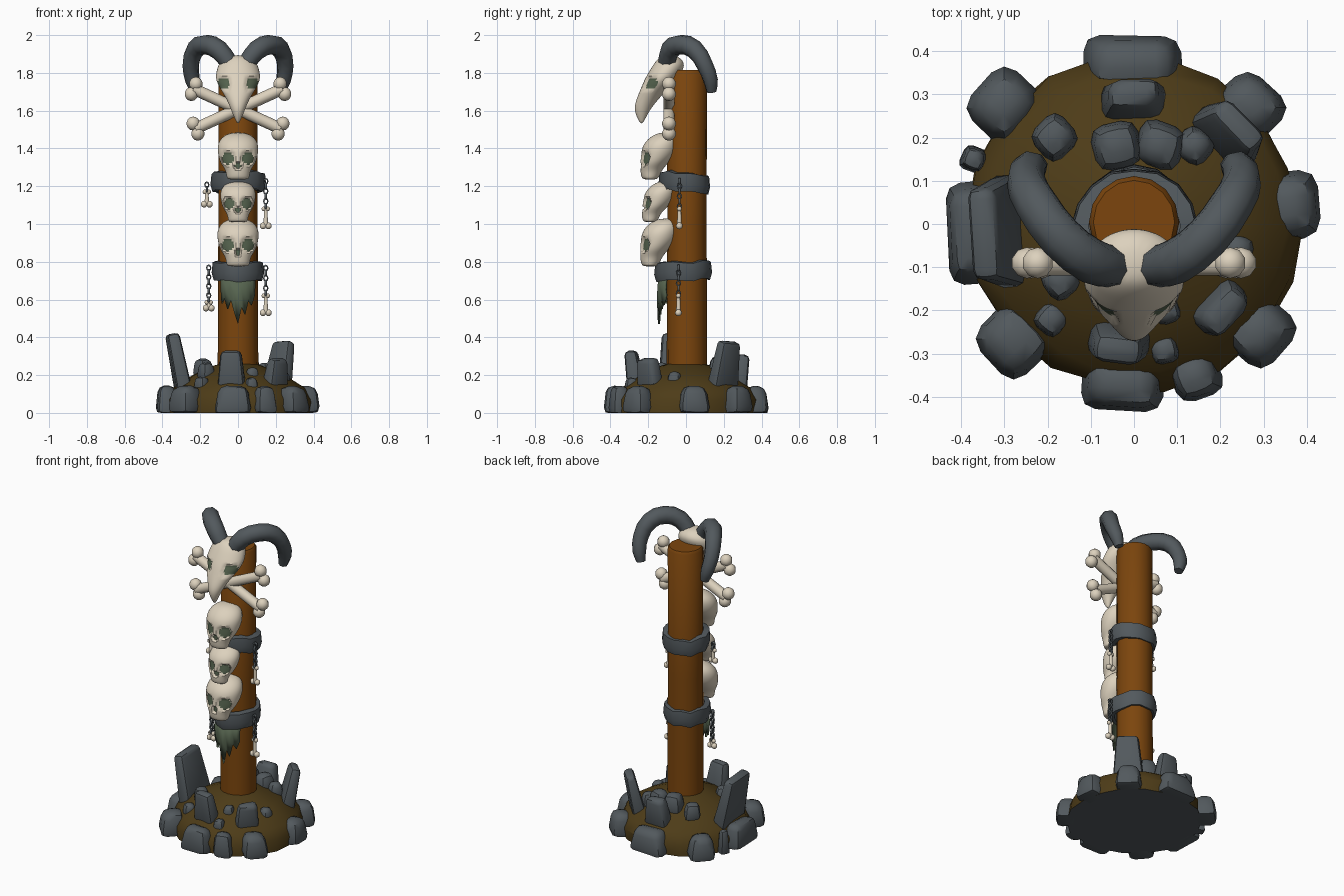
import bpy, bmesh, math, random
from mathutils import Vector, Matrix

random.seed(4)
cube = bpy.data.objects.get("Cube")
if cube:
    bpy.data.objects.remove(cube, do_unlink=True)


def material(name, rgb):
    m = bpy.data.materials.new(name)
    m.use_nodes = True
    m.diffuse_color = (*rgb, 1)
    bsdf = next(n for n in m.node_tree.nodes if n.type == 'BSDF_PRINCIPLED')
    bsdf.inputs["Base Color"].default_value = (*rgb, 1)
    return m


WOOD = material("brown wood", (.2, .06, .004))
STONE = material("grey stone", (.085, .1, .11))
BONE = material("pale bone", (.72, .64, .51))
SOIL = material("dark soil", (.075, .045, .009))
GREEN = material("mossy green", (.095, .13, .08))


def finish(name, bm, *mats, angle=40):
    bmesh.ops.recalc_face_normals(bm, faces=bm.faces)
    me = bpy.data.meshes.new(name)
    bm.to_mesh(me)
    bm.free()
    for m in mats:
        me.materials.append(m)
    ob = bpy.data.objects.new(name, me)
    bpy.context.collection.objects.link(ob)
    select(ob)
    bpy.ops.object.shade_smooth_by_angle(angle=math.radians(angle))
    return ob


def select(ob):
    bpy.ops.object.select_all(action='DESELECT')
    ob.select_set(True)
    bpy.context.view_layer.objects.active = ob


def loft(sections, sides, wobble=0):
    """Stack elliptical rings given as (z, y centre, half width, half depth)."""
    bm = bmesh.new()
    rings = []
    for z, yc, hw, hd in sections:
        ring = []
        for i in range(sides):
            a = math.tau * i / sides
            k = 1 + random.uniform(-wobble, wobble)
            ring.append(bm.verts.new((hw * k * math.cos(a), yc + hd * k * math.sin(a), z)))
        rings.append(ring)
    for lo, hi in zip(rings, rings[1:]):
        for i in range(sides):
            j = (i + 1) % sides
            bm.faces.new((lo[i], lo[j], hi[j], hi[i]))
    bm.faces.new(rings[0])
    bm.faces.new(rings[-1])
    return bm


def skull(name, sections, sockets):
    """Smooth lofted skull; sockets (x, z, radius) are sunk and painted green."""
    ob = finish(name, loft(sections, 14), BONE, GREEN, angle=60)
    sub = ob.modifiers.new("smooth", 'SUBSURF')
    sub.levels = 2
    bpy.ops.object.modifier_apply(modifier=sub.name)
    me = ob.data
    sunk = set()
    for p in me.polygons:
        c = p.center
        if p.normal.y < -.1 and any(math.hypot(c.x - x, c.z - z) < r for x, z, r in sockets):
            p.material_index = 1
            sunk.update(p.vertices)
    for i in sunk:
        me.vertices[i].co.y += .014
    bpy.ops.object.shade_smooth_by_angle(angle=math.radians(50))
    return ob


# Ground mound with a stone underside
mound = finish("mound", loft([(0, 0, .385, .385), (.07, 0, .385, .385), (.13, 0, .35, .35),
                              (.2, 0, .24, .24), (.25, 0, .13, .13), (.27, 0, .06, .06)], 18, .03),
               SOIL, STONE)
for p in mound.data.polygons:
    p.material_index = int(p.normal.z < -.8)

# Wooden pole
finish("pole", loft([(.15, .005, .108, .108), (1.0, .005, .104, .104), (1.8, .005, .104, .106),
                     (1.815, .005, .094, .096)], 16), WOOD)


def rock(name, x, y, z, deep, wide, tall, lean=0):
    """Rounded block, turned to face outward and leaning outward."""
    bm = bmesh.new()
    bmesh.ops.create_cube(bm, size=2)
    for v in bm.verts:
        taper = .74 if v.co.z > 0 else 1
        v.co = Vector((v.co.x * deep * taper, v.co.y * wide * taper, v.co.z * tall))
        v.co *= random.uniform(.93, 1.07)
    bmesh.ops.bevel(bm, geom=bm.edges[:], offset=min(deep, wide, tall) * .55, segments=2,
                    profile=.5, affect='EDGES')
    turn = Matrix.Rotation(math.atan2(y, x), 4, 'Z') @ Matrix.Rotation(lean, 4, 'Y')
    bm.transform(Matrix.Translation((x, y, z)) @ turn)
    for v in bm.verts:
        v.co.z = max(v.co.z, 0)
    finish(name, bm, STONE)


# Rim stones: x, y, half depth, half width
for x, y, d, w in [(0, .375, .065, .12), (-.3, .275, .075, .08), (.27, .275, .07, .08),
                   (.36, .04, .075, .085), (.29, -.25, .075, .08), (.14, -.35, .06, .06),
                   (-.025, -.37, .065, .1), (-.28, -.27, .08, .085), (-.375, -.02, .06, .125),
                   (-.37, .15, .03, .03)]:
    rock("rim_stone", x, y, .068, d, w, .075)

# Tall slabs: x, y, z centre, half depth, half width, half height, lean
for row in [(-.315, -.02, .25, .042, .135, .165, .2), (.22, .21, .24, .04, .09, .145, .22),
            (-.035, -.275, .22, .045, .075, .115, .15), (.2, -.195, .19, .045, .075, .1, .15),
            (0, .29, .22, .045, .075, .09, .15)]:
    rock("tall_slab", *row)

# Small stones on the mound: x, y, z, size
for x, y, z, s in [(-.185, .2, .235, .05), (-.04, .18, .24, .06), (.06, .18, .24, .058),
                   (.14, .18, .22, .045), (.075, -.2, .205, .034), (-.17, -.13, .22, .045),
                   (-.19, -.22, .15, .04), (.24, -.06, .18, .04), (.07, -.29, .15, .035)]:
    rock("small_stone", x, y, z, s, s, s)


# Rope-like bands around the pole
def band(name, z, rx, ry, yc, tilt):
    bm = bmesh.new()
    n, rings = 16, []
    for i in range(n):
        a = math.tau * i / n
        c, s = math.cos(a), math.sin(a)
        dz = tilt * s + random.uniform(-.008, .008)
        k = random.uniform(.97, 1.04)
        rings.append([bm.verts.new((c * rx * k * f, yc + s * ry * k * f, z + dz + h))
                      for f, h in [(.75, -.045), (.96, -.05), (1.04, -.01), (1, .045), (.75, .05)]])
    for a, b in zip(rings, rings[1:] + rings[:1]):
        for i in range(5):
            j = (i + 1) % 5
            bm.faces.new((a[i], a[j], b[j], b[i]))
    finish(name, bm, STONE, angle=50)


band("upper_band", 1.22, .138, .13, -.005, -.015)
band("lower_band", .75, .13, .143, -.015, .005)

# Three stacked skulls: base height, scale
PROFILE = [(0, -.19, .05, .03), (.008, -.19, .062, .048), (.05, -.185, .066, .058),
           (.085, -.17, .095, .075), (.13, -.145, .108, .095), (.18, -.135, .114, .1),
           (.225, -.115, .092, .08), (.25, -.105, .04, .04)]
for name, base, k in [("top_skull", 1.235, 1), ("middle_skull", 1.01, .87), ("bottom_skull", .775, 1.02)]:
    skull(name, [(base + z * k, y, w * k, d * k) for z, y, w, d in PROFILE],
          [(s * .054 * k, base + .112 * k, .031 * k) for s in (-1, 1)] + [(0, base + .075 * k, .014)])

# Horned animal skull
skull("horned_skull", [(1.53, -.235, .006, .008), (1.6, -.237, .036, .042), (1.66, -.205, .06, .06),
                       (1.72, -.165, .1, .075), (1.77, -.13, .125, .09), (1.82, -.1, .115, .09),
                       (1.86, -.085, .1, .08), (1.895, -.09, .04, .04)],
      [(s * .077, 1.745, .03) for s in (-1, 1)])

# Curved horns
HORN = [(.045, -.1, 1.85, .9), (.1, -.085, 1.92, 1), (.17, -.03, 1.95, 1), (.225, .045, 1.925, .95),
        (.25, .1, 1.84, .85), (.24, .13, 1.76, .75), (.225, .135, 1.7, .5)]
for side, s in [("left", 1), ("right", -1)]:
    cu = bpy.data.curves.new(side + "_horn", 'CURVE')
    cu.dimensions = '3D'
    cu.bevel_depth, cu.bevel_resolution, cu.resolution_u = .053, 2, 2
    cu.use_fill_caps = True
    sp = cu.splines.new('BEZIER')
    sp.bezier_points.add(len(HORN) - 1)
    for bp, (x, y, z, r) in zip(sp.bezier_points, HORN):
        bp.co, bp.radius = (s * x, y, z), r
        bp.handle_left_type = bp.handle_right_type = 'AUTO'
    cu.materials.append(STONE)
    ob = bpy.data.objects.new(side + "_horn", cu)
    bpy.context.collection.objects.link(ob)
    select(ob)
    bpy.ops.object.convert(target='MESH')
    bpy.ops.object.shade_smooth_by_angle(angle=math.radians(50))


# Bones: a shaft with two knobs at each end
def bone(name, p, q, r, knob, top_scale=1):
    p, q = Vector(p), Vector(q)
    d = q - p
    side = d.normalized().cross(Vector((0, 1, 0)))
    bm = bmesh.new()
    rot = d.to_track_quat('Z', 'Y').to_matrix().to_4x4()
    bmesh.ops.create_cone(bm, segments=10, radius1=r * top_scale, radius2=r, depth=d.length,
                          matrix=Matrix.Translation((p + q) / 2) @ rot)
    for end, k in [(p, knob * top_scale), (q, knob)]:
        for s in (-1, 1):
            bmesh.ops.create_uvsphere(bm, u_segments=10, v_segments=7, radius=k,
                                      matrix=Matrix.Translation(end + side * s * k * .8))
    finish(name, bm, BONE, angle=60)


for s in (-1, 1):
    bone("crossed_bone", (s * .235, -.09, 1.715), (-s * .225, -.09, 1.505), .031, .037)


# Hanging chains with small bones
def chain(x, y, top, bottom, end):
    bm = bmesh.new()
    count = max(2, round((top - bottom) / .026))
    for i in range(count):
        z = top + (bottom - top) * (i + .5) / count
        turn = Matrix.Rotation(math.pi / 2 * (i % 2), 4, 'Z')
        prev = len(bm.verts)
        bmesh.ops.create_circle(bm, segments=8, radius=.018)
        ring = bm.verts[prev:] if prev == 0 else list(bm.verts)[prev:]
        edges = {e for v in ring for e in v.link_edges}
        out = bmesh.ops.extrude_edge_only(bm, edges=list(edges))["geom"]
        for v in (g for g in out if isinstance(g, bmesh.types.BMVert)):
            v.co *= .5
            ring.append(v)
        for v in ring:
            v.co = turn @ Vector((v.co.x * .8, 0, v.co.y)) + Vector((x, y, z))
    ob = finish("chain", bm, STONE)
    sol = ob.modifiers.new("thickness", 'SOLIDIFY')
    sol.thickness, sol.offset = .011, 0
    bone("hanging_bone", (x, y, bottom), (x, y, end), .013, .018, .7)


for row in [(-.165, -.04, 1.22, 1.17, 1.105), (.147, -.035, 1.24, 1.08, .99),
            (-.155, -.045, .78, .585, .555), (.147, -.04, .78, .62, .53)]:
    chain(*row)

# Ragged cloth hanging from the lower band
bm = bmesh.new()
rows = []
drops = [.58, .61, .55, .6, .53, .47, .56, .52, .6, .57, .62]
for i, low in enumerate(drops):
    a = math.radians(-90 + (i - 5) * 9)
    x, y = .125 * math.cos(a), .135 * math.sin(a)
    rows.append([bm.verts.new((x * f, y * g - .005, z)) for f, g, z in
                 [(1, 1, .73), (1, 1.06, (.73 + low) / 2), (.95, 1.02, low)]])
for a, b in zip(rows, rows[1:]):
    for i in range(2):
        bm.faces.new((a[i], a[i + 1], b[i + 1], b[i]))
cloth = finish("ragged_cloth", bm, GREEN)
sol = cloth.modifiers.new("thickness", 'SOLIDIFY')
sol.thickness, sol.offset = .012, 0
